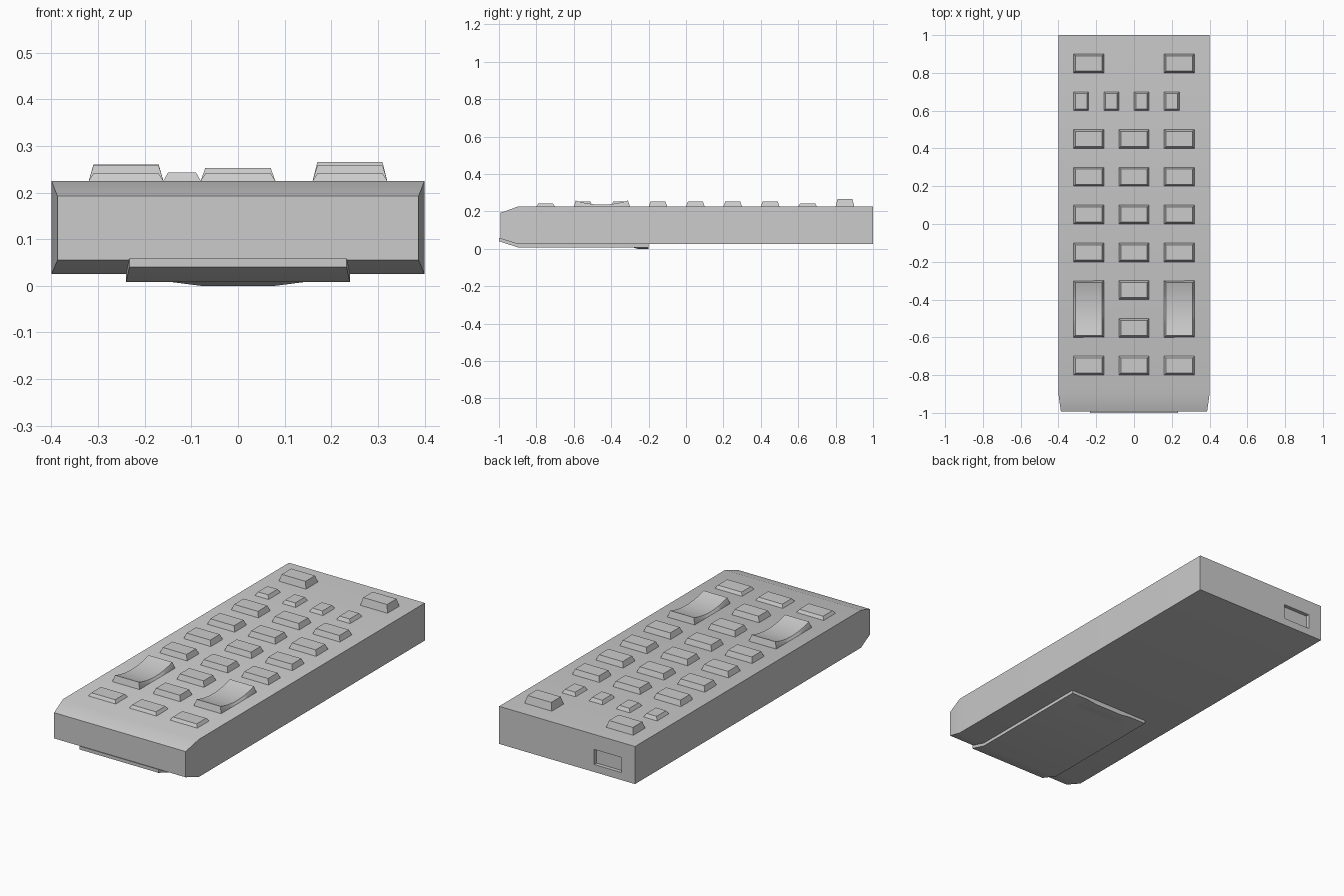
import bpy, math

if "Cube" in bpy.data.objects:
    bpy.data.objects.remove(bpy.data.objects["Cube"])

def loft(name, rings, smooth=True):
    """Closed solid through a list of equally sized vertex rings."""
    n = len(rings[0])
    verts = [v for r in rings for v in r]
    faces = [tuple(range(n)), tuple((len(rings) - 1) * n + i for i in reversed(range(n)))]
    for k in range(len(rings) - 1):
        for i in range(n):
            j = (i + 1) % n
            faces.append((k * n + i, (k + 1) * n + i, (k + 1) * n + j, k * n + j))
    me = bpy.data.meshes.new(name)
    me.from_pydata(verts, [], faces)
    ob = bpy.data.objects.new(name, me)
    bpy.context.collection.objects.link(ob)
    bpy.ops.object.select_all(action='DESELECT')
    bpy.context.view_layer.objects.active = ob
    ob.select_set(True)
    bpy.ops.object.mode_set(mode='EDIT')
    bpy.ops.mesh.select_all(action='SELECT')
    bpy.ops.mesh.normals_make_consistent(inside=False)
    bpy.ops.object.mode_set(mode='OBJECT')
    if smooth:
        bpy.ops.object.shade_smooth_by_angle(angle=math.radians(30))
    return ob

def section(y, hx, z0, z1):
    return [(-hx, y, z0), (hx, y, z0), (hx, y, z1), (-hx, y, z1)]

def rect(x0, x1, y0, y1, z):
    return [(x0, y0, z), (x1, y0, z), (x1, y1, z), (x0, y1, z)]

TOP = 0.225

# case with tapered front end
body = loft("case", [section(-0.993, 0.387, 0.055, 0.192),
                     section(-0.9, 0.4, 0.025, TOP),
                     section(1.0, 0.4, 0.025, TOP)], smooth=False)

# sensor window recess in the back end
cutter = loft("window_cutter", [rect(-0.32, -0.16, 0.98, 1.05, 0.065),
                                rect(-0.32, -0.16, 0.98, 1.05, 0.145)], smooth=False)
cutter.hide_render = True
mod = body.modifiers.new("window", 'BOOLEAN')
mod.object = cutter
mod.solver = 'EXACT'
bpy.ops.object.select_all(action='DESELECT')
bpy.context.view_layer.objects.active = body
body.select_set(True)
bpy.ops.object.modifier_apply(modifier=mod.name)
bpy.data.objects.remove(cutter)
bpy.ops.object.shade_smooth_by_angle(angle=math.radians(30))

# battery cover under the front half
loft("battery_cover", [section(-1.0, 0.233, 0.04, 0.058),
                       section(-0.9, 0.24, 0.008, 0.03),
                       section(-0.2, 0.24, 0.008, 0.03)])

# shallow grip bump at the cover's inner edge
loft("cover_grip", [rect(-0.15, 0.15, -0.29, -0.2, 0.009),
                    rect(-0.08, 0.08, -0.26, -0.2, 0.0)])

def key(name, x, y, w, top):
    """Tapered key; x, y is its lower left corner."""
    i = 0.01
    loft(name, [rect(x, x + w, y, y + 0.1, TOP - 0.005),
                rect(x, x + w, y, y + 0.1, TOP),
                rect(x + i, x + w - i, y + i, y + 0.1 - i, top)], smooth=False)

COLS = (-0.32, -0.08, 0.16)

# corner keys
key("power_key", -0.32, 0.8, 0.16, 0.26)
key("source_key", 0.16, 0.8, 0.16, 0.265)
# small function keys
for x in (-0.32, -0.16, 0.0, 0.16):
    key("function_key", x, 0.6, 0.08, 0.243)
# number pad
for y in (0.4, 0.2, 0.0, -0.2):
    for x in COLS:
        key("number_key", x, y, 0.16, 0.253)
# centre keys
for y in (-0.4, -0.6):
    key("centre_key", -0.08, y, 0.16, 0.253)
# bottom row
for x in COLS:
    key("lower_key", x, -0.8, 0.16, 0.241)

# long rocker keys with a concave top
for x in (-0.32, 0.16):
    rings, n = [], 12
    for k in range(n + 1):
        t = 2 * k / n - 1
        rings.append([(x + 0.16 * k0 + i, -0.45 + t * h, z) for k0, i, h, z in (
            (0, 0, 0.15, TOP - 0.005), (1, 0, 0.15, TOP - 0.005), (1, 0, 0.15, TOP),
            (1, -0.01, 0.14, 0.236 + 0.022 * t * t), (0, 0.01, 0.14, 0.236 + 0.022 * t * t),
            (0, 0, 0.15, TOP))])
    loft("rocker_key", rings)
